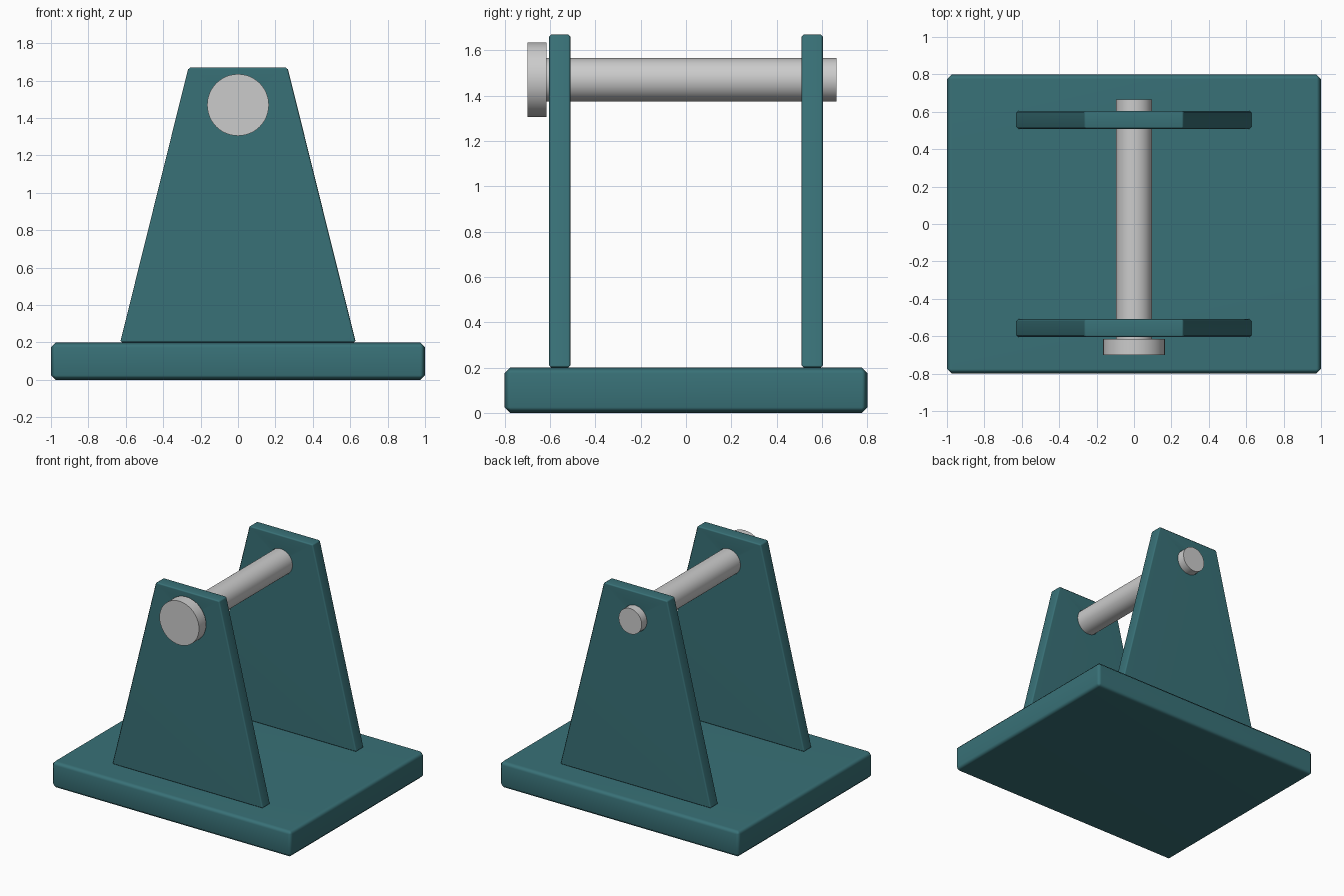
import bpy, bmesh
from math import radians, pi
from mathutils import Matrix

if "Cube" in bpy.data.objects:
    bpy.data.objects.remove(bpy.data.objects["Cube"])

PIN_Z = 1.47

teal = bpy.data.materials.new("teal")
teal.diffuse_color = (0.04, 0.165, 0.185, 1)
teal.use_nodes = True
teal.node_tree.nodes["Principled BSDF"].inputs["Base Color"].default_value = teal.diffuse_color


def finish(name, bm, mat=None, angle=50):
    me = bpy.data.meshes.new(name)
    bm.to_mesh(me)
    bm.free()
    ob = bpy.data.objects.new(name, me)
    bpy.context.collection.objects.link(ob)
    if mat:
        me.materials.append(mat)
    bpy.ops.object.select_all(action='DESELECT')
    ob.select_set(True)
    bpy.context.view_layer.objects.active = ob
    bpy.ops.object.shade_smooth_by_angle(angle=radians(angle))
    return ob


def prism(name, profile, y0, y1, bevel):
    """Extrude an xz profile along y and chamfer every edge."""
    bm = bmesh.new()
    face = bm.faces.new([bm.verts.new((x, y0, z)) for x, z in profile])
    ext = bmesh.ops.extrude_face_region(bm, geom=[face])
    verts = [v for v in ext["geom"] if isinstance(v, bmesh.types.BMVert)]
    bmesh.ops.translate(bm, verts=verts, vec=(0, y1 - y0, 0))
    bmesh.ops.recalc_face_normals(bm, faces=bm.faces)
    bmesh.ops.bevel(bm, geom=bm.edges[:], offset=bevel, segments=1,
                    affect='EDGES', profile=0.5)
    return finish(name, bm, teal)


def rod(name, radius, y0, y1):
    """Cylinder along y at the pin height."""
    bm = bmesh.new()
    place = Matrix.Translation((0, (y0 + y1) / 2, PIN_Z)) @ Matrix.Rotation(pi / 2, 4, 'X')
    bmesh.ops.create_cone(bm, cap_ends=True, segments=48, radius1=radius,
                          radius2=radius, depth=y1 - y0, matrix=place)
    return finish(name, bm, angle=30)


# Base plate
base = prism("base_plate", [(-1, 0), (1, 0), (1, 0.2), (-1, 0.2)], -0.8, 0.8, 0.025)
base.modifiers.new("even_shading", 'WEIGHTED_NORMAL').keep_sharp = True

# Pin hole cutter
cutter = rod("pin_hole_cutter", 0.098, -0.9, 0.9)
cutter.hide_render = True
cutter.hide_viewport = True

# Two tapered side plates with pin holes
profile = [(-0.63, 0.2), (0.63, 0.2), (0.265, 1.67), (-0.265, 1.67)]
for name, y in (("front_bracket", -0.557), ("back_bracket", 0.557)):
    plate = prism(name, profile, y - 0.048, y + 0.048, 0.01)
    hole = plate.modifiers.new("pin_hole", 'BOOLEAN')
    hole.operation = 'DIFFERENCE'
    hole.solver = 'EXACT'
    hole.object = cutter
    plate.modifiers.new("even_shading", 'WEIGHTED_NORMAL').keep_sharp = True

# Cross pin and its head
rod("pin_shaft", 0.096, -0.62, 0.665)
rod("pin_head", 0.165, -0.70, -0.615)
